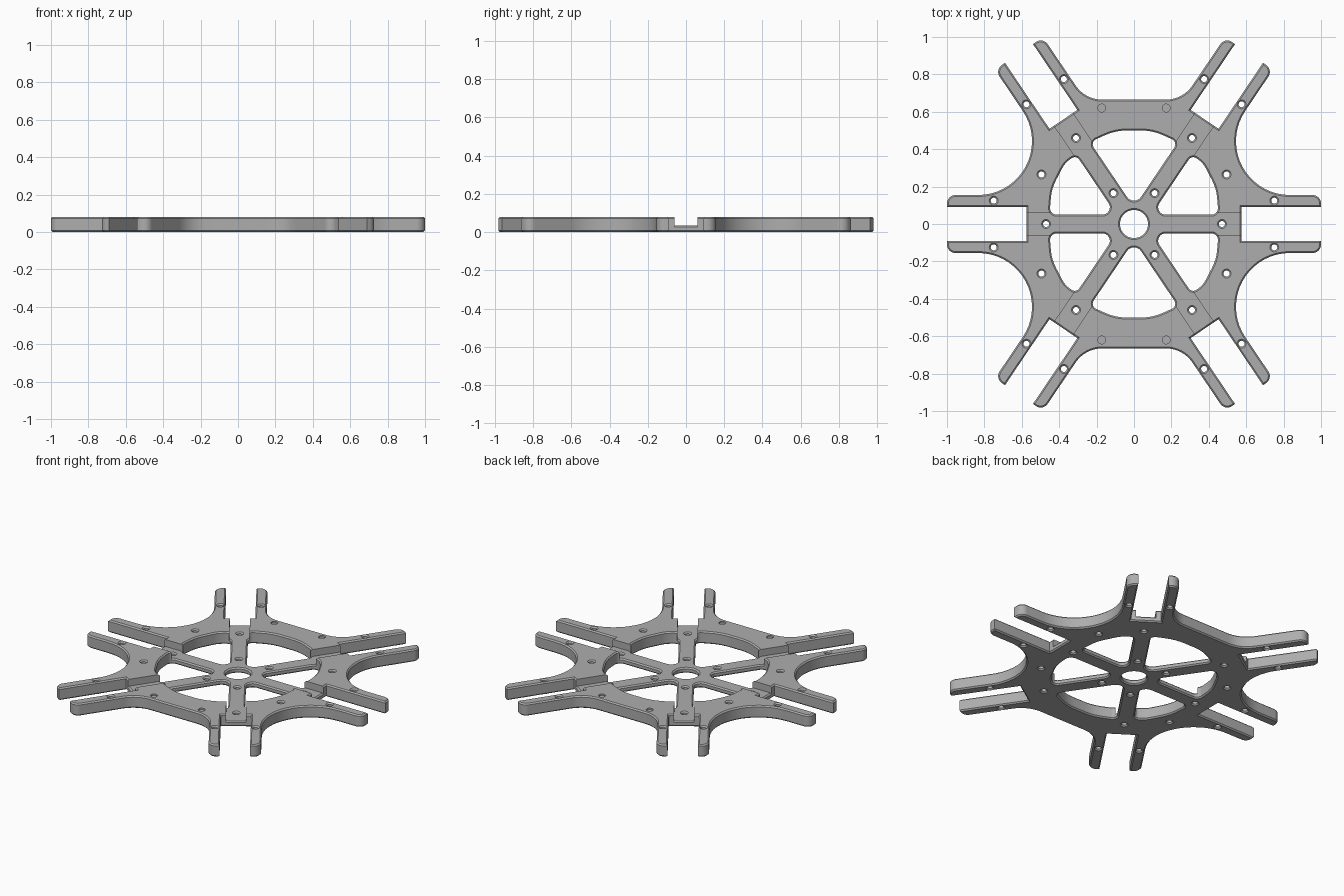
import bpy, bmesh, math
from mathutils import Vector
from mathutils.geometry import intersect_line_line_2d

if "Cube" in bpy.data.objects:
    bpy.data.objects.remove(bpy.data.objects["Cube"])

HEIGHT, PLATE, CHAMFER = 0.08, 0.035, 0.008
TILT = math.radians(56)

grey = bpy.data.materials.new("light_grey")
grey.use_nodes = True
grey.diffuse_color = (0.42, 0.42, 0.42, 1)
grey.node_tree.nodes["Principled BSDF"].inputs["Base Color"].default_value = (0.42, 0.42, 0.42, 1)


def along(u, v, r=0, angle=TILT):
    """Corner at distance u along a spoke axis, v to its left, with radius r."""
    c, s = math.cos(angle), math.sin(angle)
    return (u * c - v * s, u * s + v * c, r)


def flip_x(corners):
    return [(-x, y, r) for x, y, r in reversed(corners)]


def flip_y(corners):
    return [(x, -y, r) for x, y, r in reversed(corners)]


def rounded(corners):
    """Counter-clockwise loop with every corner rounded by its radius."""
    loop, n = [], len(corners)
    for i, (x, y, r) in enumerate(corners):
        p = Vector((x, y))
        if r == 0:
            loop.append(p)
            continue
        a = (Vector(corners[i - 1][:2]) - p).normalized()
        b = (Vector(corners[(i + 1) % n][:2]) - p).normalized()
        half = a.angle(b) / 2
        centre = p + (a + b).normalized() * r / math.sin(half)
        start = p + a * r / math.tan(half) - centre
        turn = math.pi - 2 * half
        sign = 1 if a.cross(b) < 0 else -1
        steps = max(2, math.ceil(turn / math.radians(7)))
        for k in range(steps + 1):
            t = sign * turn * k / steps
            c, s = math.cos(t), math.sin(t)
            loop.append(centre + Vector((start.x * c - start.y * s,
                                         start.x * s + start.y * c)))
    return loop


def circle(x, y, r, n=24):
    return [Vector((x + r * math.cos(math.tau * k / n),
                    y + r * math.sin(math.tau * k / n))) for k in range(n)]


def offset(loop, d):
    """Move a counter-clockwise loop outward by d with mitred corners."""
    out, n = [], len(loop)
    for i, p in enumerate(loop):
        e1 = (p - loop[i - 1]).normalized()
        e2 = (loop[(i + 1) % n] - p).normalized()
        n1, n2 = Vector((e1.y, -e1.x)), Vector((e2.y, -e2.x))
        out.append(p + (n1 + n2) * d / (1 + n1.dot(n2)))
    return out


def prism(name, outers, holes, z0, z1, b=0):
    """Extrude loops between two heights, chamfering both rims by b."""
    bm = bmesh.new()
    bottom, top = [], []
    for loop, d in [(o, -b) for o in outers] + [(h, b) for h in holes]:
        levels = [(loop, z0 + b), (loop, z1 - b)]
        if b:
            small = offset(loop, d)
            levels = [(small, z0)] + levels + [(small, z1)]
        rings = [[bm.verts.new((p.x, p.y, z)) for p in pts] for pts, z in levels]
        n = len(loop)
        for lo, hi in zip(rings, rings[1:]):
            for i in range(n):
                j = (i + 1) % n
                bm.faces.new((lo[i], lo[j], hi[j], hi[i]))
        for ring, edges in ((rings[0], bottom), (rings[-1], top)):
            edges += [bm.edges.get((ring[i - 1], ring[i])) for i in range(n)]
    for edges in (bottom, top):
        bmesh.ops.triangle_fill(bm, edges=edges, use_beauty=True, normal=(0, 0, 1))
    bmesh.ops.recalc_face_normals(bm, faces=bm.faces[:])
    mesh = bpy.data.meshes.new(name)
    bm.to_mesh(mesh)
    bm.free()
    mesh.materials.append(grey)
    obj = bpy.data.objects.new(name, mesh)
    bpy.context.collection.objects.link(obj)
    return obj


def boolean(obj, cutter, operation):
    mod = obj.modifiers.new("cut", "BOOLEAN")
    mod.operation, mod.object, mod.solver = operation, cutter, "EXACT"
    bpy.context.view_layer.objects.active = obj
    bpy.ops.object.modifier_apply(modifier=mod.name)


# Outline with twelve forked arms, one quarter mirrored
side_arm = [(0.575, 0.09, 0), (1, 0.09, 0), (1, 0.155, 0.045)]
side_valley = [(0.292, 0.155, 0.288)]
slot = [along(1.1, -0.155, 0.045), along(1.1, -0.09), along(0.675, -0.09),
        along(0.675, 0.09), along(1.1, 0.09), along(1.1, 0.155, 0.045)]
quarter = side_arm + side_valley + slot + [(0.261, 0.665, 0.172)]
back = quarter + flip_x(quarter)
outline = rounded(back + flip_y(back))

# Windows between the spokes
half = [along(0.495, 0.05, 0.03), (0.1, 0.5, 0.28)]
end_window = [(0, 0.0895, 0.045)] + half + flip_x(half)
side_window = [(0.094, 0.05, 0.04), (0.452, 0.05, 0.035), (0.44, 0.19, 0.25),
               (0.37, 0.325, 0.13), along(0.48, -0.05, 0.03)]
windows = [end_window, flip_y(end_window)]
for w in (side_window, flip_x(side_window)):
    windows += [w, flip_y(w)]
openings = [rounded(w) for w in windows]

# Hub bore and screw holes
openings.append(circle(0, 0, 0.075, 48))
openings += [circle(x, 0, 0.016) for x in (0.47, -0.47)]
screw_spots = [(0.375, 0.775), (0.575, 0.64), (0.75, 0.125), (0.495, 0.265),
               (0.31, 0.46), (0.11, 0.165)]
for x, y in screw_spots:
    openings += [circle(sx * x, sy * y, 0.016) for sx in (1, -1) for sy in (1, -1)]

# Channel that separates the low spokes from the raised rim
channel = []
for angle, end in ((0, 0.6), (TILT, 0.7), (math.pi - TILT, 0.7),
                   (math.pi, 0.6), (math.pi + TILT, 0.7), (-TILT, 0.7)):
    channel += [along(u, v, 0, angle) for u, v in
                ((0.25, -0.06), (end, -0.06), (end, 0.06), (0.25, 0.06))]
channel_cutter = prism("channel_cutter", [rounded(channel)], [], -0.1, 0.2)
recesses = [circle(sx * 0.172, sy * 0.62, 0.021) for sx in (1, -1) for sy in (1, -1)]
recess_cutter = prism("recess_cutter", recesses, [], HEIGHT - 0.01, 0.2)

# Low spokes with hub, and raised rim blocks with arms
spoke_plate = prism("spoke_plate", [outline], openings, 0, PLATE, CHAMFER)
boolean(spoke_plate, channel_cutter, "INTERSECT")
rim_blocks = prism("rim_blocks", [outline], openings, 0, HEIGHT, CHAMFER)
boolean(rim_blocks, channel_cutter, "DIFFERENCE")
boolean(rim_blocks, recess_cutter, "DIFFERENCE")

for cutter in (channel_cutter, recess_cutter):
    bpy.data.objects.remove(cutter)

for obj in (spoke_plate, rim_blocks):
    bpy.ops.object.select_all(action="DESELECT")
    obj.select_set(True)
    bpy.context.view_layer.objects.active = obj
    bpy.ops.object.shade_smooth_by_angle(angle=math.radians(30))
